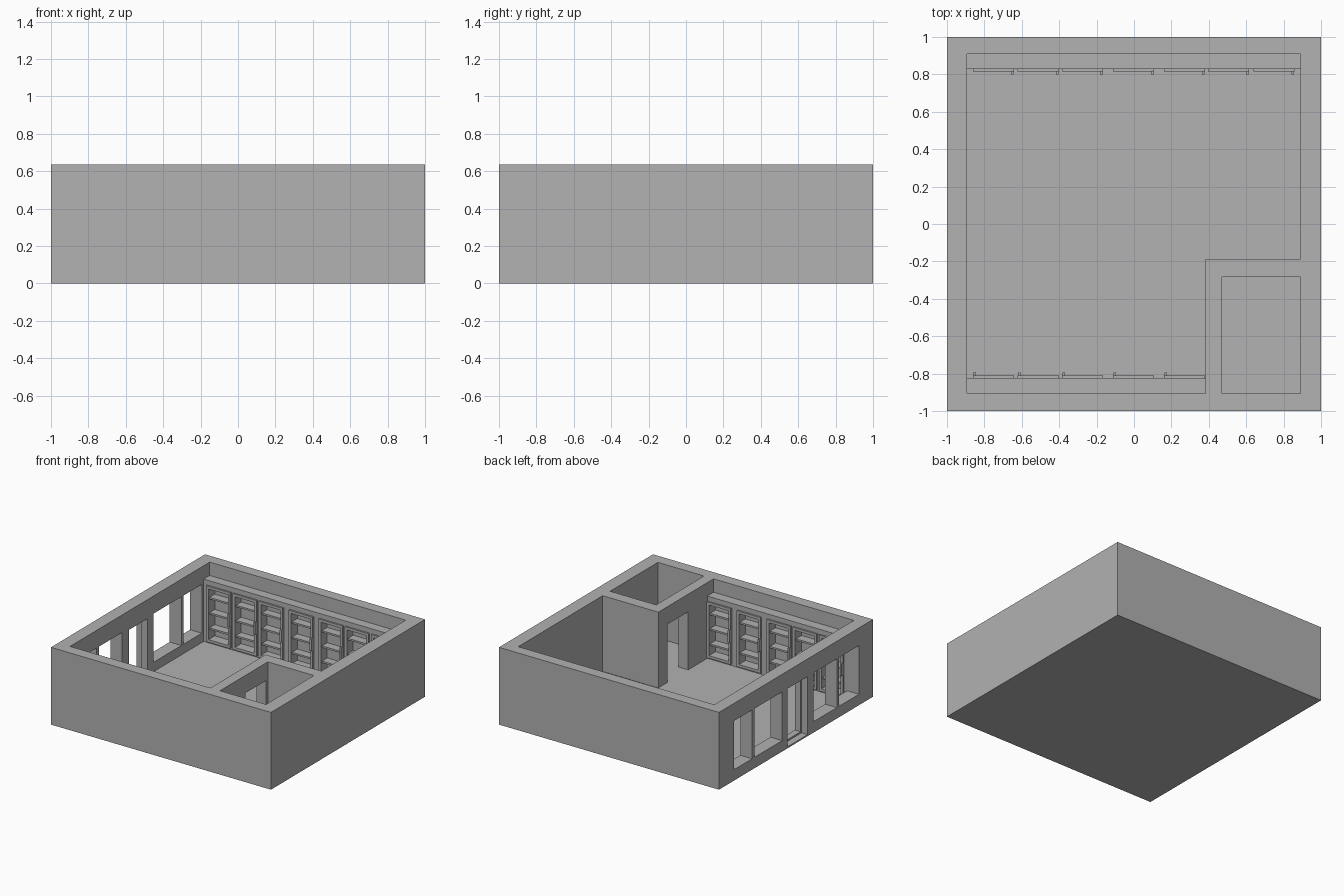
import bpy
import bmesh
from mathutils import Vector

cube = bpy.data.objects.get("Cube")
if cube:
    bpy.data.objects.remove(cube, do_unlink=True)

# One plain grey for the whole model
grey = bpy.data.materials.new("plain_grey")
grey.use_nodes = True
grey.diffuse_color = (0.445, 0.445, 0.445, 1)
grey.node_tree.nodes["Principled BSDF"].inputs["Base Color"].default_value = grey.diffuse_color


def add_box(bm, lo, hi):
    """Add an axis-aligned box between two corners."""
    lo, hi = Vector(lo), Vector(hi)
    verts = bmesh.ops.create_cube(bm, size=1)["verts"]
    for v in verts:
        v.co = (lo + hi) / 2 + v.co * (hi - lo)


def finish(name, bm):
    """Turn a bmesh into a grey object."""
    mesh = bpy.data.meshes.new(name)
    bm.to_mesh(mesh)
    bm.free()
    mesh.materials.append(grey)
    obj = bpy.data.objects.new(name, mesh)
    bpy.context.collection.objects.link(obj)
    return obj


def boxes(name, parts):
    bm = bmesh.new()
    for lo, hi in parts:
        add_box(bm, lo, hi)
    return finish(name, bm)


def prism(name, outline, z0, z1):
    """Extrude a plan outline upwards."""
    bm = bmesh.new()
    face = bm.faces.new([bm.verts.new((x, y, z0)) for x, y in outline])
    top = bmesh.ops.extrude_face_region(bm, geom=[face])["geom"]
    for v in top:
        if isinstance(v, bmesh.types.BMVert):
            v.co.z = z1
    bmesh.ops.recalc_face_normals(bm, faces=bm.faces)
    return finish(name, bm)


def cut(target, cutter):
    """Subtract a cutter for good and remove it."""
    mod = target.modifiers.new("cut", "BOOLEAN")
    mod.operation = "DIFFERENCE"
    mod.solver = "EXACT"
    mod.object = cutter
    bpy.context.view_layer.update()
    bpy.context.view_layer.objects.active = target
    bpy.ops.object.modifier_apply(modifier=mod.name)
    bpy.data.objects.remove(cutter, do_unlink=True)


HEIGHT, FLOOR, SILL, HEAD = 0.635, 0.013, 0.09, 0.49
LEFT, RIGHT, FRONT, BACK = -0.893, 0.889, -0.905, 0.908
ROOM_X, ROOM_Y = 0.383, -0.188   # outer corner of the small room

# Building shell: solid block with both rooms hollowed out
shell = boxes("building_shell", [((-1, -1, 0), (1, 1, HEIGHT))])
cut(shell, prism("main_room_cutter", [
    (LEFT, FRONT), (ROOM_X, FRONT), (ROOM_X, ROOM_Y),
    (RIGHT, ROOM_Y), (RIGHT, BACK), (LEFT, BACK)], FLOOR, 1))
cut(shell, boxes("small_room_cutter", [((0.47, FRONT, FLOOR), (RIGHT, -0.284, 1))]))

# Windows and street door in the side wall, inner door to the small room
openings = [(0.57, 0.805, SILL), (0.18, 0.54, SILL), (-0.15, 0.11, FLOOR),
            (-0.53, -0.23, SILL), (-0.817, -0.56, SILL)]
for y0, y1, z0 in openings:
    cut(shell, boxes("opening_cutter", [((-1.1, y0, z0), (-0.85, y1, HEAD))]))
cut(shell, boxes("inner_door_cutter", [((0.35, -0.575, FLOOR), (0.5, -0.305, HEAD))]))

# Street door frame set in the inner half of the opening
boxes("door_frame", [
    ((-0.945, -0.15, FLOOR), (LEFT, -0.138, HEAD)),
    ((-0.945, 0.098, FLOOR), (LEFT, 0.11, HEAD)),
    ((-0.945, -0.138, HEAD - 0.012), (LEFT, 0.098, HEAD)),
    ((-0.945, -0.138, FLOOR), (LEFT, 0.098, FLOOR + 0.014)),
])


def cabinet_bank(side, x0, x1, starts, wall, face, handle_right):
    """Built-in cabinet along a wall: carcass, open door frames, shelves, handles."""
    into = 1 if wall > face else -1          # direction from room to wall
    y_back = wall - into * 0.01
    y_door = face - into * 0.014
    width, rail, z0, z1 = 0.22, 0.022, 0.025, 0.485

    def span(xa, xb, ya, yb, za, zb):
        return (xa, min(ya, yb), za), (xb, max(ya, yb), zb)

    carcass = boxes(side + "_cabinet", [span(x0, x1, wall, face, FLOOR, 0.525)])
    niches, frames, shelves, handles = [], [], [], []
    for x in starts:
        a, b = x + rail, x + width - rail
        niches.append(span(a, b, y_back, face - into * 0.05, z0 + rail, z1 - rail))
        # Door frame
        frames += [span(x, a, face, y_door, z0, z1),
                   span(b, x + width, face, y_door, z0, z1),
                   span(a, b, face, y_door, z0, z0 + rail),
                   span(a, b, face, y_door, z1 - rail, z1)]
        # Shelves
        for z in (0.125, 0.25, 0.375):
            shelves.append(span(a, b, y_back, face, z, z + 0.014))
        # Handle
        h = x + width - 0.016 if handle_right else x + 0.002
        handles.append(span(h, h + 0.014, y_door, y_door - into * 0.016, 0.21, 0.31))
    cut(carcass, boxes("niche_cutter", niches))
    boxes(side + "_cabinet_doors", frames)
    boxes(side + "_cabinet_shelves", shelves)
    boxes(side + "_cabinet_handles", handles)


# Cabinets along the back and front walls
starts = [-0.862, -0.622, -0.385, -0.112, 0.16, 0.396, 0.638]
cabinet_bank("back", LEFT, RIGHT, starts, BACK, 0.83, True)
cabinet_bank("front", LEFT, ROOM_X, starts[:5], FRONT, -0.823, False)
